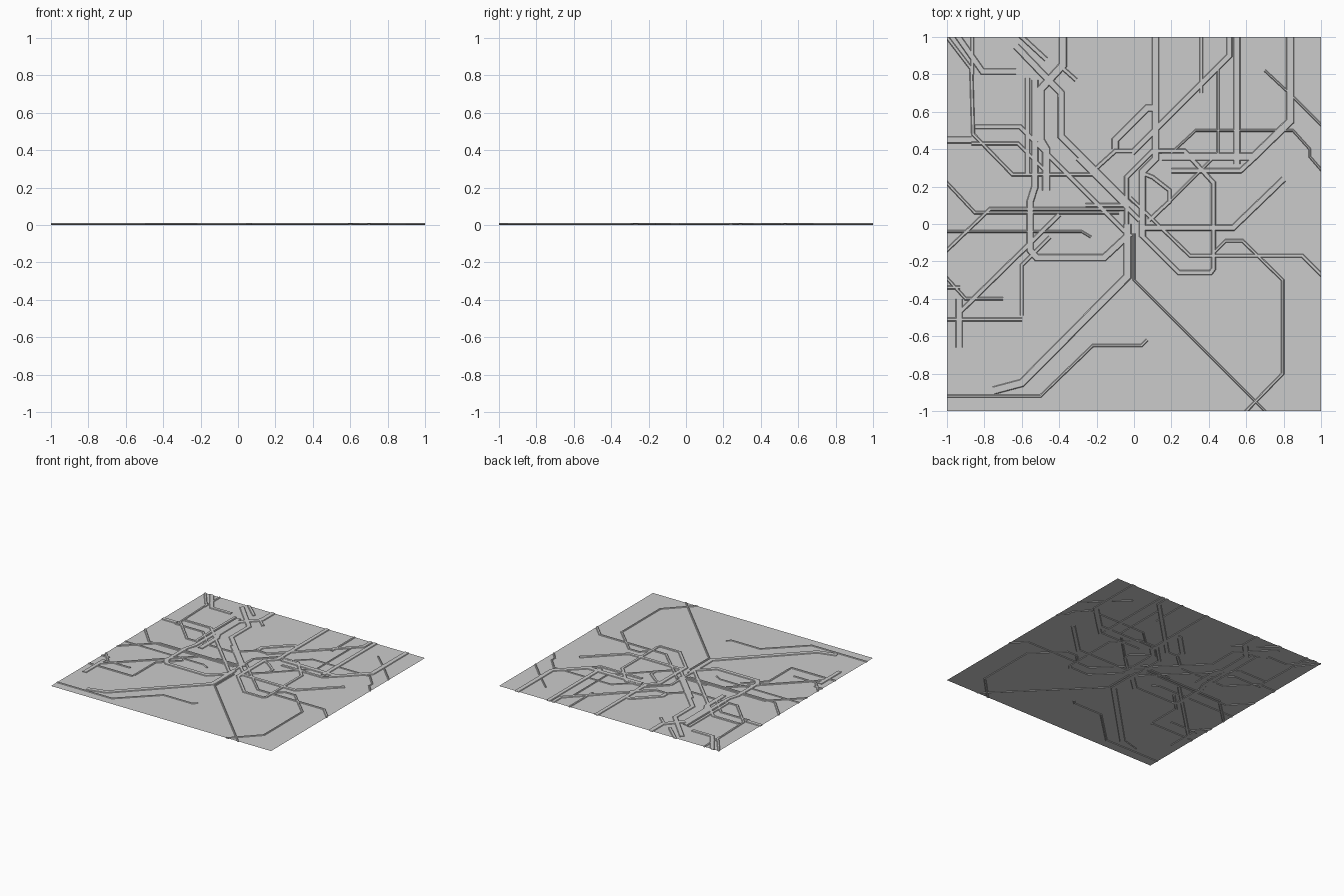
import bpy, bmesh
from mathutils import Vector

MID, HALF, SLOPE = 0.005, 0.005, 0.004


def make_object(name, bm):
    mesh = bpy.data.meshes.new(name)
    bm.to_mesh(mesh)
    bm.free()
    obj = bpy.data.objects.new(name, mesh)
    bpy.context.collection.objects.link(obj)
    return obj


def add_trace(bm, width, coords):
    """Sweep a flat bevelled section along a mitred path."""
    pts = [Vector(coords[i:i + 2]) for i in range(0, len(coords), 2)]
    h = width / 2
    section = [(-h - SLOPE, 0), (-h, HALF), (h, HALF),
               (h + SLOPE, 0), (h, -HALF), (-h, -HALF)]
    rings = []
    for i, p in enumerate(pts):
        a = (p - pts[i - 1]).normalized() if i else None
        b = (pts[i + 1] - p).normalized() if i < len(pts) - 1 else None
        a, b = a or b, b or a
        na, nb = Vector((-a.y, a.x)), Vector((-b.y, b.x))
        n = (na + nb).normalized()
        n /= max(n.dot(na), 0.4)
        if i in (0, len(pts) - 1) and max(abs(p.x), abs(p.y)) > 0.99:
            p = p + (a * -0.05 if i == 0 else a * 0.05)
        rings.append([bm.verts.new((p.x + n.x * u, p.y + n.y * u, MID + z))
                      for u, z in section])
    for r, s in zip(rings, rings[1:]):
        for k in range(6):
            j = (k + 1) % 6
            bm.faces.new((r[k], r[j], s[j], s[k]))
    bm.faces.new(rings[0])
    bm.faces.new(rings[-1][::-1])


def build_traces(name, paths):
    bm = bmesh.new()
    for width, *coords in paths:
        add_trace(bm, width, coords)
    # trim at the board edges
    for n in ((1, 0, 0), (-1, 0, 0), (0, 1, 0), (0, -1, 0)):
        bmesh.ops.bisect_plane(bm, geom=bm.verts[:] + bm.edges[:] + bm.faces[:],
                               plane_co=n, plane_no=n, clear_outer=True)
    bmesh.ops.recalc_face_normals(bm, faces=bm.faces)
    make_object(name, bm)


# thin square board
board = bmesh.new()
bmesh.ops.create_grid(board, x_segments=1, y_segments=1, size=1)
bmesh.ops.translate(board, verts=board.verts, vec=(0, 0, MID))
make_object("board", board)

# each path: width, then x, y pairs
build_traces("traces_back_left", [
    (.012, -1, 1, -.87, .83, -.86, .48, -.65, .265, -.2, .265),
    (.012, -.865, 1, -.865, .8),
    (.025, -.94, 1, -.81, .815, -.63, .815),
    (.018, -.85, .52, -.61, .52, -.05, -.04),
    (.03, -1, .45, -.87, .45),
    (.012, -.87, .43, -.62, .43, -.48, .29),
    (.03, -.63, .95, -.39, .7, -.39, .47, -.02, .1),
    (.018, -.6, 1, -.47, .88),
    (.035, -.38, 1, -.38, .85, -.5, .72, -.5, .45, -.47, .4, -.47, .18),
    (.015, -.4, .85, -.31, .77),
    (.02, -.57, .78, -.57, .26),
    (.03, -.53, .77, -.53, .19),
    (.018, -.3, .35, .03, .02),
    (.015, -.2, .3, -.1, .39, 0, .39),
])

build_traces("traces_back_right", [
    (.03, .115, 1, .115, .35, .045, .28, .045, -.07),
    (.03, .12, .62, .07, .62, -.1, .45, -.1, .4),
    (.025, .51, 1, .51, .9, .47, .86, -.01, .38),
    (.012, .36, 1, .36, .7),
    (.03, .55, 1, .55, .32),
    (.008, .45, .83, .45, .38, .1, .03),
    (.035, .835, 1, .835, .55, .64, .36, .15, .36),
    (.02, .2, .285, .57, .285, .64, .35),
    (.006, .2, .38, .33, .5, .85, .5, .94, .4, .94, .36, 1, .29),
    (.006, .7, .82, .84, .69, 1, .53),
    (.015, .05, .27, .1, .25, .19, .18, .19, .12, .08, .02),
    (.025, .05, -.02, .53, -.02, .8, .24),
])

build_traces("traces_front_left", [
    (.03, -.53, .2, -.555, .12, -.555, -.14, -.52, -.18, -.16, -.18, -.02, -.05),
    (.012, -1, -.14, -.77, .08, -.05, .08),
    (.01, -1, .22, -.85, .06, -.08, .06),
    (.015, -.26, .1, -.05, .1),
    (.006, -1, -.04, -.28, -.04, -.23, -.07),
    (.018, -.93, -.47, -.4, .05),
    (.012, -1, -.51, -.6, -.51),
    (.012, -.6, -.49, -.6, -.22, -.45, -.07),
    (.01, -1, -.29, -.9, -.4, -.7, -.4),
    (.012, -1, -.34, -.93, -.34),
    (.03, -.935, -.66, -.935, -.4),
    (.035, -.035, 0, -.035, -.28, -.6, -.85, -.75, -.89),
    (.008, -1, -.92, -.5, -.92, -.22, -.65, .04, -.65, .07, -.62),
])

build_traces("traces_front_right", [
    (.006, 0, -.05, 0, -.3, .7, -1),
    (.01, .43, -.15, .49, -.09, .58, -.09, .795, -.3, .795, -.8, .6, -1),
    (.012, -.02, .14, .3, -.17, .9, -.17, 1, -.27),
    (.018, .04, -.06, .24, -.26, .41, -.26, .425, -.24, .425, .22,
     .27, .39, .1, .39, -.04, .25, -.04, -.07),
])
